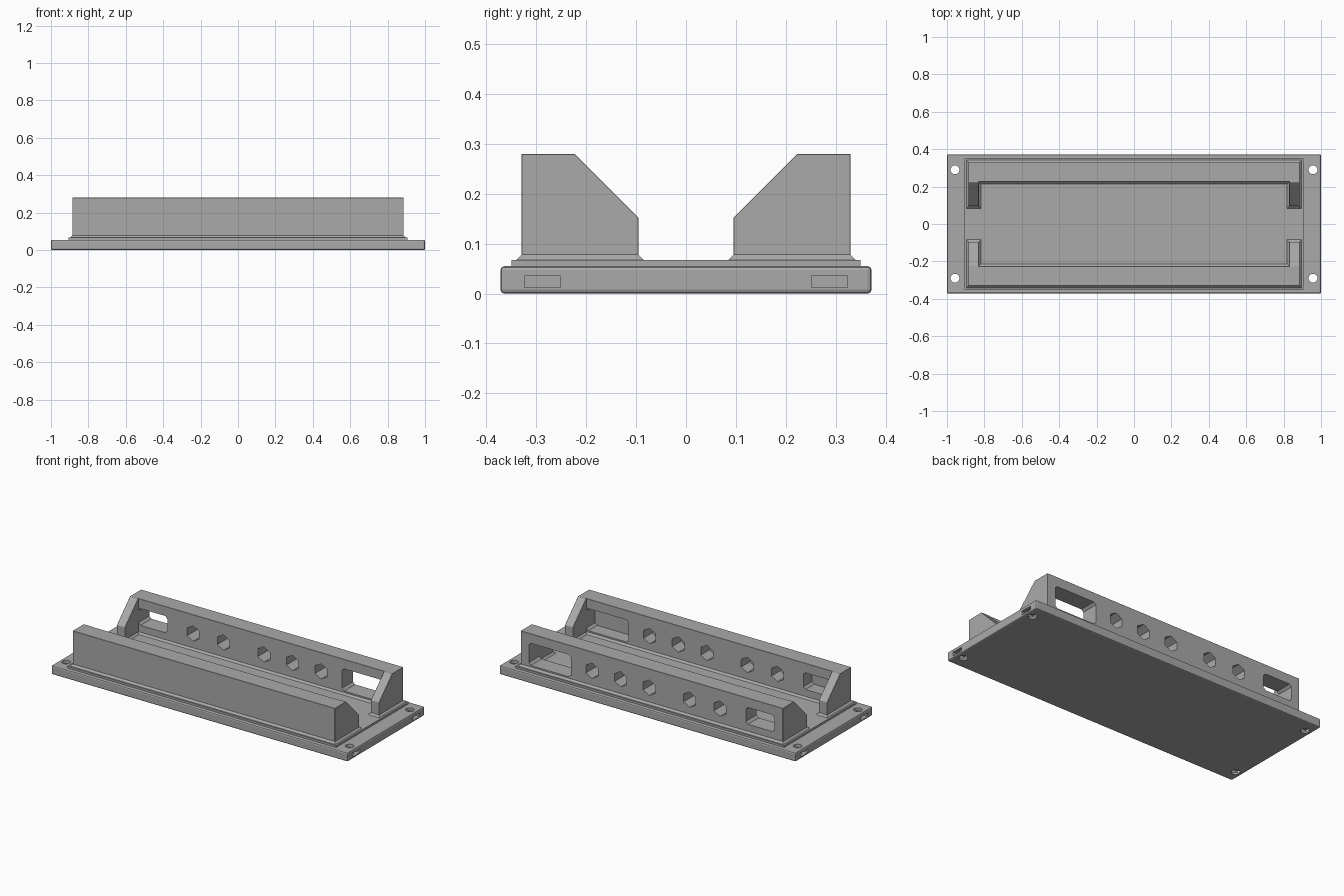
import bpy, bmesh, math
from mathutils import Vector

if "Cube" in bpy.data.objects:
    bpy.data.objects.remove(bpy.data.objects["Cube"])

grey = bpy.data.materials.new("mid_grey")
grey.diffuse_color = (0.4, 0.4, 0.4, 1)
grey.use_nodes = True
grey.node_tree.nodes["Principled BSDF"].inputs["Base Color"].default_value = grey.diffuse_color


def add_prism(bm, pts, depth):
    """Extrude a closed loop of 3D points along the depth vector."""
    a = [bm.verts.new(p) for p in pts]
    b = [bm.verts.new(Vector(p) + Vector(depth)) for p in pts]
    faces = [bm.faces.new(a), bm.faces.new(b)]
    for i in range(len(a)):
        j = (i + 1) % len(a)
        faces.append(bm.faces.new((a[i], a[j], b[j], b[i])))
    bmesh.ops.recalc_face_normals(bm, faces=faces)


def add_flared(bm, x0, x1, y0, y1, z0, z1, f=0.0):
    """Box whose bottom is wider than its top by f on every side."""
    def ring(z, e):
        return [bm.verts.new(p) for p in ((x0 - e, y0 - e, z), (x1 + e, y0 - e, z),
                                          (x1 + e, y1 + e, z), (x0 - e, y1 + e, z))]
    a, b = ring(z0, f), ring(z1, 0)
    faces = [bm.faces.new(a), bm.faces.new(b)]
    for i in range(4):
        j = (i + 1) % 4
        faces.append(bm.faces.new((a[i], a[j], b[j], b[i])))
    bmesh.ops.recalc_face_normals(bm, faces=faces)


def finish(name, bm, cutter=False):
    me = bpy.data.meshes.new(name)
    bm.to_mesh(me)
    bm.free()
    me.materials.append(grey)
    ob = bpy.data.objects.new(name, me)
    bpy.context.collection.objects.link(ob)
    if cutter:
        ob.hide_render = True
        ob.hide_viewport = True
    return ob


def bevel(ob, width, segments=1):
    m = ob.modifiers.new("bevel", 'BEVEL')
    m.width, m.segments, m.limit_method = width, segments, 'ANGLE'


def cut(ob, cutter):
    m = ob.modifiers.new("cut", 'BOOLEAN')
    m.operation, m.solver, m.object = 'DIFFERENCE', 'EXACT', cutter


# Base plate with four bolt holes and side nut slots
bm = bmesh.new()
add_flared(bm, -1, 1, -0.372, 0.372, 0, 0.055)
base = finish("base_plate", bm)
bevel(base, 0.008, 2)
holes, slots = bmesh.new(), bmesh.new()
for sx in (-1, 1):
    for sy in (-1, 1):
        ring = [(sx * 0.957 + 0.024 * math.cos(t * math.tau / 24),
                 sy * 0.29 + 0.024 * math.sin(t * math.tau / 24), -0.1) for t in range(24)]
        add_prism(holes, ring, (0, 0, 0.3))
        x0, x1 = sorted((sx * 0.92, sx * 1.1))
        add_flared(slots, x0, x1, sy * 0.288 - 0.036, sy * 0.288 + 0.036, 0.012, 0.035)
cut(base, finish("bolt_hole_cutter", holes, True))
cut(base, finish("nut_slot_cutter", slots, True))

# Raised panel on the base
bm = bmesh.new()
add_flared(bm, -0.907, 0.907, -0.35, 0.35, 0.05, 0.067)
finish("raised_panel", bm)

# Side rails: solid wall with sloped end cheeks, inner openings, flared foot
PROFILE = ((0.33, 0.052), (0.33, 0.28), (0.223, 0.28), (0.095, 0.152), (0.095, 0.052))
HEX_X = (-0.46, -0.256, 0.017, 0.21, 0.403)
WINDOWS = ((-0.83, -0.635, 0.12, 0.222), (0.545, 0.83, 0.087, 0.222))

for side, label in ((-1, "front"), (1, "back")):
    bm = bmesh.new()
    add_prism(bm, [(-0.885, side * y, z) for y, z in PROFILE], (1.77, 0, 0))
    rail = finish(label + "_rail", bm)

    # space between the end cheeks
    bm = bmesh.new()
    ya, yb = sorted((0.0, side * 0.225))
    add_flared(bm, -0.83, 0.83, ya, yb, 0, 0.4)
    cut(rail, finish(label + "_gap_cutter", bm, True))
    bevel(rail, 0.01)

    # hexagonal and rectangular openings: blind at the front, through at the back
    end = 0.4 if side > 0 else 0.31
    depth = (0, side * (end - 0.2), 0)
    bm = bmesh.new()
    for x in HEX_X:
        add_prism(bm, [(x + 0.047 * math.sin(k * math.tau / 6), side * 0.2,
                        0.165 + 0.047 * math.cos(k * math.tau / 6)) for k in range(6)], depth)
    c = 0.014
    for x0, x1, z0, z1 in WINDOWS:
        add_prism(bm, [(x, side * 0.2, z) for x, z in (
            (x0 + c, z0), (x1 - c, z0), (x1, z0 + c), (x1, z1 - c),
            (x1 - c, z1), (x0 + c, z1), (x0, z1 - c), (x0, z0 + c))], depth)
    cut(rail, finish(label + "_opening_cutter", bm, True))

    # flared foot
    bm = bmesh.new()
    for x0, x1, inner in ((-0.885, 0.885, 0.225), (-0.885, -0.83, 0.095), (0.83, 0.885, 0.095)):
        y0, y1 = sorted((side * 0.33, side * inner))
        add_flared(bm, x0, x1, y0, y1, 0.066, 0.078, 0.012)
    finish(label + "_rail_foot", bm)
